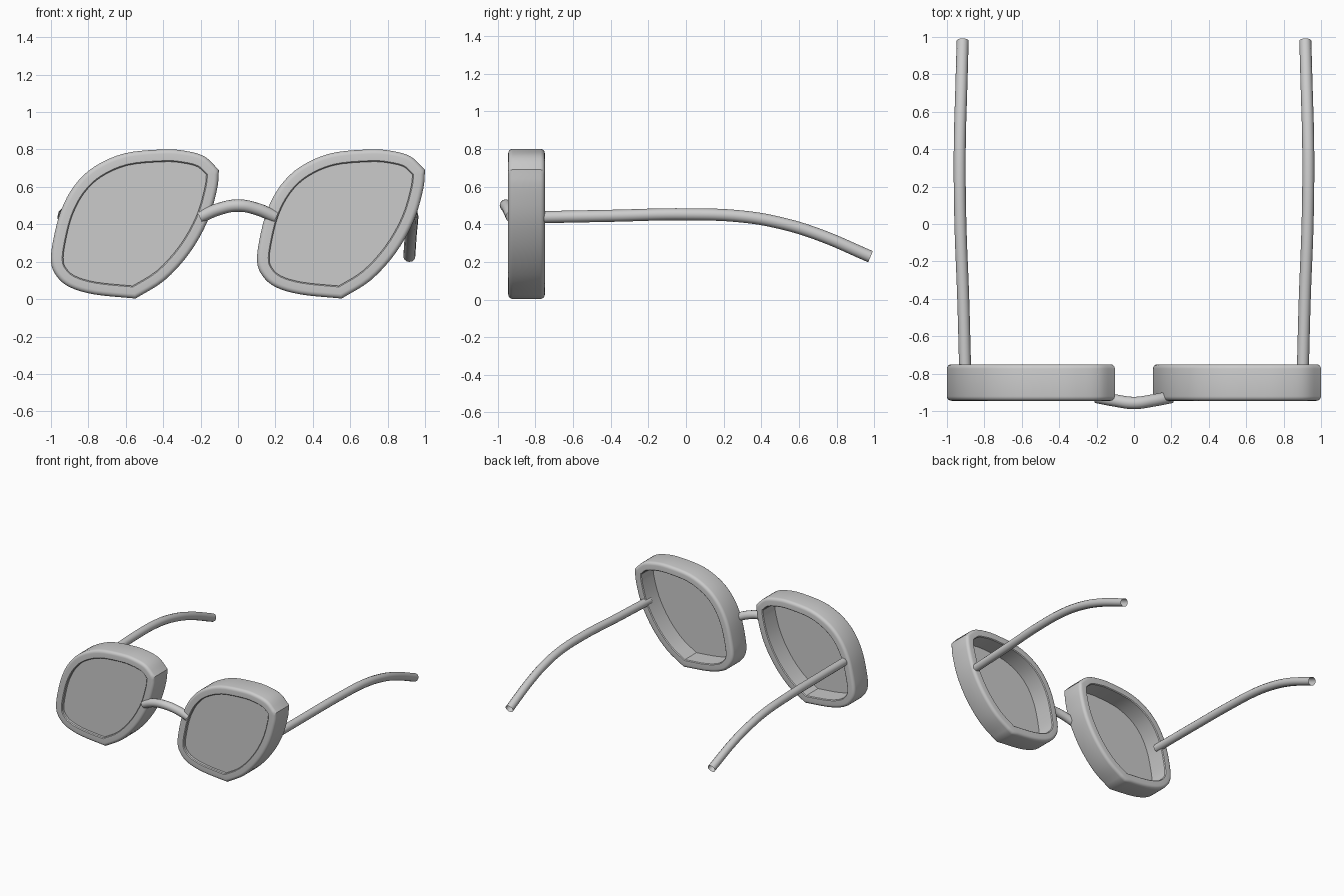
import bpy, bmesh, math
from mathutils import Vector

if "Cube" in bpy.data.objects:
    bpy.data.objects.remove(bpy.data.objects["Cube"])

# Rim outline (x, z) in two smooth runs that meet at sharp corners
UPPER = [(-.102, .69), (-.18, .763), (-.286, .793), (-.404, .80), (-.607, .779),
         (-.767, .709), (-.874, .608), (-.946, .475), (-.987, .32), (-1.0, .20),
         (-.97, .123), (-.90, .064), (-.767, .025), (-.548, .003)]
LOWER = [(-.548, .003), (-.393, .10), (-.26, .245), (-.163, .416), (-.112, .587), (-.102, .69)]


def smooth_run(pts, steps=4):
    p = [Vector(q) for q in pts]
    p = [2 * p[0] - p[1]] + p + [2 * p[-1] - p[-2]]
    out = []
    for i in range(1, len(p) - 2):
        a, b, c, d = p[i - 1:i + 3]
        for k in range(steps):
            t = k / steps
            out.append(.5 * (2 * b + (c - a) * t + (2 * a - 5 * b + 4 * c - d) * t ** 2
                             + (3 * b - a - 3 * c + d) * t ** 3))
    return out


OUTLINE = smooth_run(UPPER) + smooth_run(LOWER)


def inset(dist):
    n, res = len(OUTLINE), []
    for i, p in enumerate(OUTLINE):
        t1 = (p - OUTLINE[i - 1]).normalized()
        t2 = (OUTLINE[(i + 1) % n] - p).normalized()
        m = (Vector((-t1.y, t1.x)) + Vector((-t2.y, t2.x))).normalized()
        res.append(p + m * dist / max(.6, m.dot(Vector((-t1.y, t1.x)))))
    return res


def finish(ob):
    bpy.ops.object.select_all(action='DESELECT')
    ob.select_set(True)
    bpy.context.view_layer.objects.active = ob
    if ob.type == 'CURVE':
        bpy.ops.object.convert(target='MESH')
    bpy.ops.object.shade_smooth_by_angle(angle=math.radians(35))


def loft(name, section, dx, ring=True):
    bm = bmesh.new()
    loops = [[bm.verts.new((p.x + dx, y, p.y)) for p in inset(d)] for d, y in section]
    n = len(OUTLINE)
    for j in range(len(loops) if ring else len(loops) - 1):
        a, b = loops[j], loops[(j + 1) % len(loops)]
        for i in range(n):
            k = (i + 1) % n
            bm.faces.new((a[i], a[k], b[k], b[i]))
    if not ring:
        bm.faces.new(loops[0])
        bm.faces.new(loops[-1])
    bmesh.ops.recalc_face_normals(bm, faces=bm.faces)
    me = bpy.data.meshes.new(name)
    bm.to_mesh(me)
    bm.free()
    ob = bpy.data.objects.new(name, me)
    bpy.context.collection.objects.link(ob)
    finish(ob)
    return ob


def tube(name, pts, radius):
    cu = bpy.data.curves.new(name, 'CURVE')
    cu.dimensions = '3D'
    cu.bevel_depth, cu.bevel_resolution, cu.resolution_u = radius, 4, 8
    sp = cu.splines.new('BEZIER')
    sp.bezier_points.add(len(pts) - 1)
    for bp, co in zip(sp.bezier_points, pts):
        bp.co = co
        bp.handle_left_type = bp.handle_right_type = 'AUTO'
    ob = bpy.data.objects.new(name, cu)
    bpy.context.collection.objects.link(ob)
    finish(ob)


# Rim cross-section (inset, y): rounded outer edges, crisp inner edges
FRONT, BACK, R, W = -.945, -.75, .024, .066
arc = [(R * (1 - math.sin(a)), R * (1 - math.cos(a)))
       for a in (math.radians(22.5 * k) for k in range(5))]
section = [(d, FRONT + h) for d, h in arc] + [(d, BACK - h) for d, h in reversed(arc)]
section += [(W - .006, BACK), (W, BACK - .006), (W, FRONT + .006), (W - .006, FRONT)]

glass = bpy.data.materials.new("lens_glass")
glass.diffuse_color = (.8, .8, .8, .5)
glass.use_nodes = True
glass.node_tree.nodes["Principled BSDF"].inputs["Base Color"].default_value = glass.diffuse_color

# Rims and lenses: the second is a shifted copy, not a mirror
for side, dx in (("left", 0), ("right", 1.102)):
    loft(side + "_rim", section, dx)
    lens = loft(side + "_lens", [(W - .006, -.92), (W - .006, -.905)], dx, ring=False)
    lens.data.materials.append(glass)

# Bridge
tube("bridge", [(-.2, -.925, .44), (-.1, -.944, .482), (0, -.957, .5),
                (.1, -.944, .482), (.2, -.925, .44)], .033)

# Temples
for side, s in (("left", -1), ("right", 1)):
    tube(side + "_temple", [(s * x, y, z) for x, y, z in (
        (.902, -.81, .437), (.913, -.4, .445), (.928, 0, .453), (.932, .3, .441),
        (.93, .5, .407), (.924, .7, .347), (.916, .98, .228))], .032)
